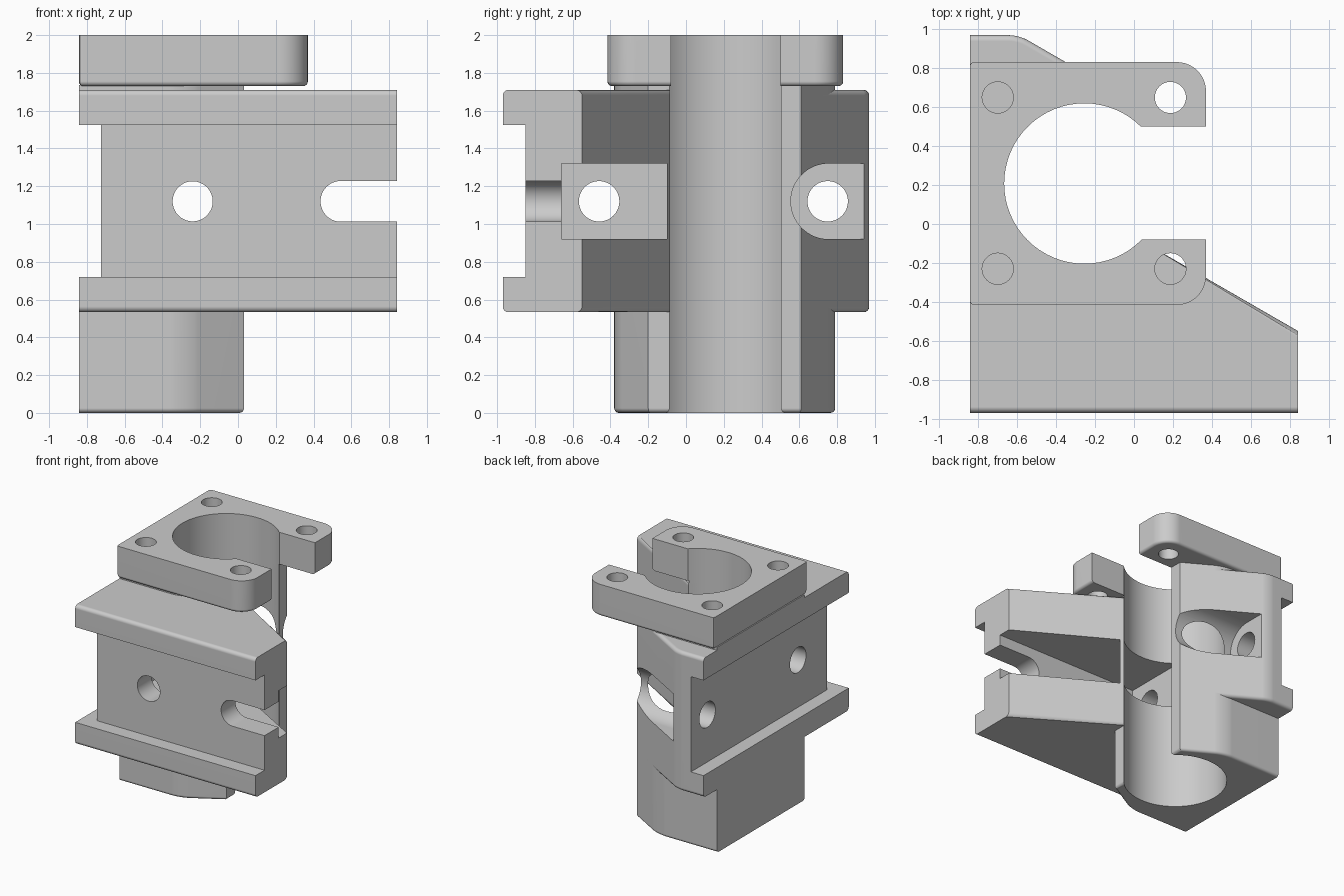
import bpy, bmesh
from math import radians
from mathutils import Matrix

if "Cube" in bpy.data.objects:
    bpy.data.objects.remove(bpy.data.objects["Cube"])

grey = bpy.data.materials.new("plain_grey")
grey.use_nodes = True
COLOUR = (0.6, 0.6, 0.6, 1)
grey.diffuse_color = COLOUR
grey.node_tree.nodes["Principled BSDF"].inputs["Base Color"].default_value = COLOUR


def finish(name, bm):
    bmesh.ops.recalc_face_normals(bm, faces=bm.faces)
    mesh = bpy.data.meshes.new(name)
    bm.to_mesh(mesh)
    bm.free()
    mesh.materials.append(grey)
    obj = bpy.data.objects.new(name, mesh)
    bpy.context.collection.objects.link(obj)
    return obj


def prism(name, outline, z0, z1, rounds=()):
    """Extrude an outline upwards, then round the edges each rule picks."""
    bm = bmesh.new()
    low = [bm.verts.new((x, y, z0)) for x, y in outline]
    high = [bm.verts.new((x, y, z1)) for x, y in outline]
    bm.faces.new(low[::-1])
    bm.faces.new(high)
    for i in range(len(low)):
        j = (i + 1) % len(low)
        bm.faces.new((low[i], low[j], high[j], high[i]))
    for rule, radius, steps in rounds:
        picked = [e for e in bm.edges if rule(e.verts[0].co, e.verts[1].co)]
        bmesh.ops.bevel(bm, geom=picked, offset=radius, segments=steps,
                        profile=0.5, affect='EDGES', clamp_overlap=True)
    return finish(name, bm)


def box(name, x0, x1, y0, y1, z0, z1):
    return prism(name, [(x0, y0), (x1, y0), (x1, y1), (x0, y1)], z0, z1)


def rod(name, axis, radius, start, end, a, b):
    """Cylinder along an axis; a and b are its other two coordinates in order."""
    mid = (start + end) / 2
    spot = {'X': (mid, a, b), 'Y': (a, mid, b), 'Z': (a, b, mid)}[axis]
    turn = {'X': Matrix.Rotation(radians(90), 4, 'Y'),
            'Y': Matrix.Rotation(radians(90), 4, 'X'),
            'Z': Matrix.Identity(4)}[axis]
    bm = bmesh.new()
    bmesh.ops.create_cone(bm, cap_ends=True, segments=64, radius1=radius, radius2=radius,
                          depth=end - start, matrix=Matrix.Translation(spot) @ turn)
    return finish(name, bm)


def cut(target, tools):
    """Subtract each tool in turn and delete it."""
    bpy.context.view_layer.objects.active = target
    for tool in tools:
        mod = target.modifiers.new("cut", 'BOOLEAN')
        mod.operation, mod.solver, mod.object = 'DIFFERENCE', 'EXACT', tool
        bpy.ops.object.modifier_apply(modifier=mod.name)
        bpy.data.objects.remove(tool)


def bore():
    return rod("bore", 'Z', 0.412, -0.5, 2.5, -0.255, 0.208)


# Rules for choosing edges
LEFT, RIGHT, COLUMN = -0.843, 0.843, 0.032


def upright(p, q):
    return abs(p.z - q.z) > 0.1


def level(p, q):
    return abs(p.z - q.z) < 1e-4


def both_at(p, q, x):
    return abs(p.x - x) < 1e-3 and abs(q.x - x) < 1e-3


# Sleeve: column with chamfered corners, below and above the block
SLEEVE = [(LEFT, -0.38), (-0.28, -0.38), (COLUMN, -0.2),
          (COLUMN, 0.61), (-0.28, 0.79), (LEFT, 0.79)]
corner = (lambda p, q: both_at(p, q, -0.28), 0.08, 5)
bottom = (lambda p, q: level(p, q) and p.z < 0.01 and not both_at(p, q, LEFT), 0.025, 4)
lower_sleeve = prism("lower_sleeve", SLEEVE, 0, 0.57, [corner, bottom])
neck = prism("neck", SLEEVE, 1.67, 1.735, [corner])
for part in (lower_sleeve, neck):
    cut(part, [bore()])

# Mounting block: wide wedge around the sleeve
block = prism(
    "mounting_block",
    [(LEFT, -0.97), (RIGHT, -0.97), (RIGHT, -0.55), (COLUMN, -0.083),
     (COLUMN, 0.61), (-0.59, 0.97), (LEFT, 0.97)],
    0.533, 1.71,
    [(lambda p, q: upright(p, q) and both_at(p, q, -0.59), 0.05, 4),
     (lambda p, q: level(p, q) and not any(both_at(p, q, x) for x in (LEFT, RIGHT, COLUMN)),
      0.03, 4)])

MID = 1.12  # height of the bolt holes
cut(block, [
    # Grooves across the front and left faces
    box("front_groove", -1.2, 1.2, -1.3, -0.85, 0.72, 1.525),
    box("left_groove", -1.2, -0.725, -1.35, 1.3, 0.72, 1.525),
    bore(),
    # Square pocket behind the front plate, round pocket at the back
    box("front_pocket", -0.54, 1.3, -0.66, -0.1, 0.92, 1.32),
    rod("back_pocket_round", 'X', 0.2, -0.54, 0.6, 0.755, MID),
    box("back_pocket_side", -0.54, 0.62, 0.755, 1.2, MID - 0.2, MID + 0.2),
    # Front bolt hole and open slot
    rod("front_hole", 'Y', 0.106, -1.2, -0.5, -0.24, MID),
    rod("slot_end", 'Y', 0.108, -1.2, -0.5, 0.545, MID),
    box("slot_run", 0.545, 1.2, -1.22, -0.52, MID - 0.108, MID + 0.108),
    # Left face bolt holes
    rod("left_hole_front", 'X', 0.107, -1.2, -0.4, -0.46, MID),
    rod("left_hole_back", 'X', 0.107, -1.2, -0.4, 0.75, MID),
])

# Top flange: plate with two large round corners, open on the right
flange = prism(
    "top_flange",
    [(LEFT, -0.416), (0.37, -0.416), (0.37, 0.832), (LEFT, 0.832)],
    1.73, 2,
    [(lambda p, q: upright(p, q) and both_at(p, q, 0.37), 0.15, 10),
     (lambda p, q: upright(p, q) and both_at(p, q, LEFT), 0.02, 2),
     (lambda p, q: level(p, q) and p.z < 1.74, 0.03, 4)])
cut(flange, [bore(), box("flange_opening", 0.035, 0.6, -0.08, 0.5, 1.6, 2.2)])
for y in (-0.23, 0.65):
    cut(flange, [rod("blind_screw_hole", 'Z', 0.08, 1.74, 2.2, -0.7, y),
                 rod("screw_hole", 'Z', 0.08, 1.6, 2.2, 0.187, y)])

# Smooth curves, sharp edges
bpy.ops.object.select_all(action='DESELECT')
for part in (lower_sleeve, neck, block, flange):
    part.select_set(True)
    normals = part.modifiers.new("even_normals", 'WEIGHTED_NORMAL')
    normals.keep_sharp = True
bpy.context.view_layer.objects.active = block
bpy.ops.object.shade_smooth_by_angle(angle=radians(29))
